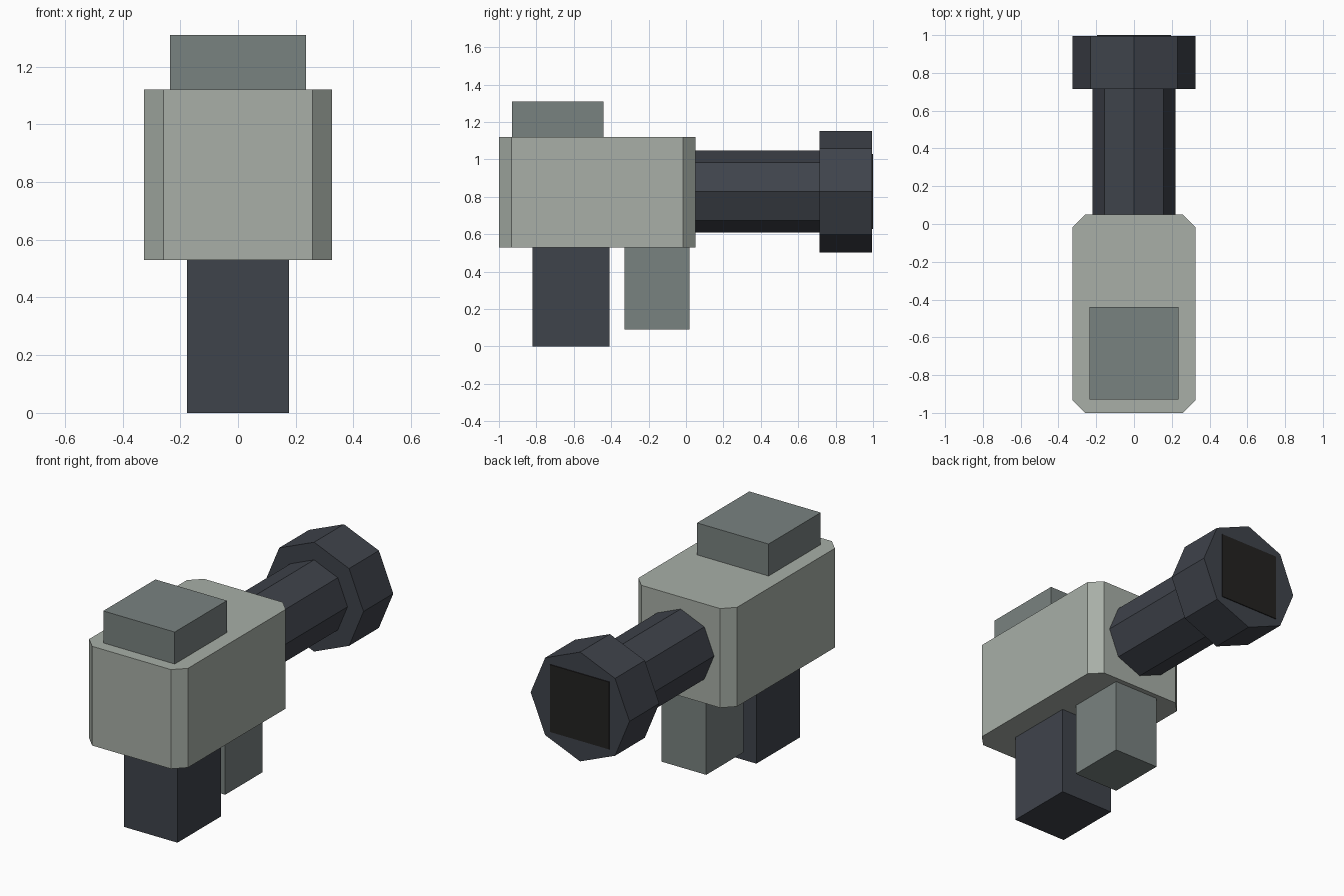
import bpy, bmesh
from math import pi
from mathutils import Matrix, Vector

cube = bpy.data.objects.get("Cube")
if cube:
    bpy.data.objects.remove(cube, do_unlink=True)


def material(name, rgb):
    # 8-bit sRGB to linear
    lin = [((c / 255 + 0.055) / 1.055) ** 2.4 for c in rgb]
    mat = bpy.data.materials.new(name)
    mat.use_nodes = True
    mat.diffuse_color = (*lin, 1)
    mat.node_tree.nodes["Principled BSDF"].inputs["Base Color"].default_value = (*lin, 1)
    return mat


light_grey = material("light grey", (168, 175, 167))
mid_grey = material("mid grey", (121, 130, 128))
charcoal = material("charcoal", (63, 67, 75))
black = material("near black", (35, 34, 33))


def finish(bm, name, mat):
    bmesh.ops.recalc_face_normals(bm, faces=bm.faces[:])
    mesh = bpy.data.meshes.new(name)
    bm.to_mesh(mesh)
    bm.free()
    mesh.materials.append(mat)
    obj = bpy.data.objects.new(name, mesh)
    bpy.context.collection.objects.link(obj)
    return obj


def box(name, mat, half_width, y0, y1, z0, z1, chamfer=0):
    """Box centred on x, with optional chamfered upright edges."""
    bm = bmesh.new()
    bmesh.ops.create_cube(bm, size=1)
    bmesh.ops.scale(bm, vec=(2 * half_width, y1 - y0, z1 - z0), verts=bm.verts[:])
    bmesh.ops.translate(bm, vec=(0, (y0 + y1) / 2, (z0 + z1) / 2), verts=bm.verts[:])
    if chamfer:
        upright = [e for e in bm.edges
                   if abs((e.verts[0].co - e.verts[1].co).normalized().z) > 0.9]
        bmesh.ops.bevel(bm, geom=upright, offset=chamfer, segments=1,
                        profile=0.5, affect='EDGES')
    return finish(bm, name, mat)


def octagon_tube(name, mat, radius, y0, y1):
    """Eight-sided prism along y with a corner pointing straight up."""
    bm = bmesh.new()
    bmesh.ops.create_cone(bm, cap_ends=True, segments=8, radius1=radius,
                          radius2=radius, depth=y1 - y0)
    place = Matrix.Translation(Vector((0, (y0 + y1) / 2, AXIS))) @ Matrix.Rotation(pi / 2, 4, 'X')
    bmesh.ops.transform(bm, matrix=place, verts=bm.verts[:])
    return finish(bm, name, mat)


AXIS = 0.828  # height of the barrel centre line

# Housing, top block and the two lower blocks
box("body", light_grey, 0.325, -1.0, 0.05, 0.53, 1.12, chamfer=0.066)
box("top_block", mid_grey, 0.235, -0.93, -0.44, 1.10, 1.31)
box("front_grip", charcoal, 0.176, -0.82, -0.41, 0, 0.55)
box("rear_grip", mid_grey, 0.147, -0.33, 0.02, 0.09, 0.55)

# Barrel, wide end and the dark opening plate
octagon_tube("barrel", charcoal, 0.22, 0.0, 0.73)
octagon_tube("barrel_end", charcoal, 0.325, 0.715, 0.995)
box("opening_plate", black, 0.195, 0.992, 1.0, AXIS - 0.2, AXIS + 0.2)
